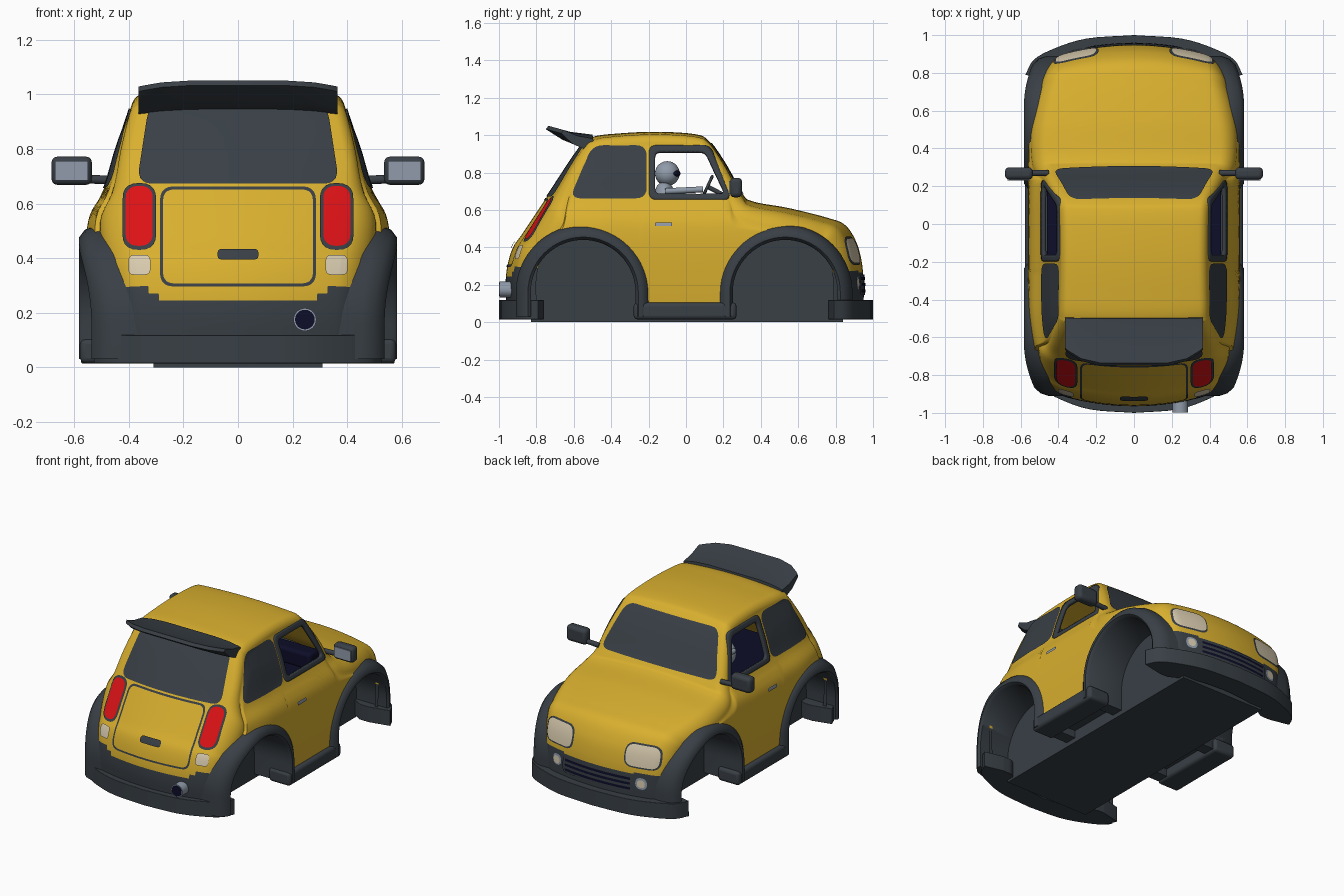
import bpy, bmesh, math
from mathutils import Vector
from mathutils.bvhtree import BVHTree

if "Cube" in bpy.data.objects:
    bpy.data.objects.remove(bpy.data.objects["Cube"])


def material(name, rgb):
    m = bpy.data.materials.new(name)
    m.use_nodes = True
    m.diffuse_color = (*rgb, 1)
    m.node_tree.nodes["Principled BSDF"].inputs["Base Color"].default_value = (*rgb, 1)
    return m


YELLOW = material("yellow paint", (.69, .43, .028))
DARK = material("dark trim", (.04, .05, .06))
RED = material("red lens", (.72, .006, .008))
CREAM = material("cream lens", (.68, .59, .42))
GREY = material("blue grey", (.28, .33, .4))
NAVY = material("dark navy", (.004, .004, .022))


def finish(ob, mats, angle=40, bevel=0):
    for m in mats:
        ob.data.materials.append(m)
    if bevel:
        b = ob.modifiers.new("round", "BEVEL")
        b.width, b.segments, b.limit_method = bevel, 3, "ANGLE"
    bpy.ops.object.select_all(action="DESELECT")
    ob.select_set(True)
    bpy.context.view_layer.objects.active = ob
    bpy.ops.object.shade_smooth_by_angle(angle=math.radians(angle))
    return ob


def from_bmesh(name, bm, mats, angle=40, bevel=0):
    me = bpy.data.meshes.new(name)
    bm.to_mesh(me)
    bm.free()
    ob = bpy.data.objects.new(name, me)
    bpy.context.collection.objects.link(ob)
    return finish(ob, mats, angle, bevel)


def box(name, lo, hi, mat, bevel=0):
    lo, hi = Vector(lo), Vector(hi)
    bm = bmesh.new()
    bmesh.ops.create_cube(bm, size=1)
    for v in bm.verts:
        v.co = (lo + hi) / 2 + v.co * (hi - lo)
    return from_bmesh(name, bm, [mat], 40, bevel)


def rod(name, a, b, r, mat):
    a, b = Vector(a), Vector(b)
    bpy.ops.mesh.primitive_cylinder_add(vertices=24, radius=r, depth=(b - a).length, location=(a + b) / 2,
                                        rotation=(b - a).to_track_quat("Z", "Y").to_euler())
    bpy.context.object.name = name
    return finish(bpy.context.object, [mat])


def ball(name, loc, size, mat):
    bpy.ops.mesh.primitive_uv_sphere_add(segments=24, ring_count=14, location=loc)
    ob = bpy.context.object
    ob.name, ob.scale = name, size
    return finish(ob, [mat], 180)


def loft(name, rows, mats, angle=40, bevel=0):
    """Closed sections joined in order, with capped ends."""
    bm = bmesh.new()
    vs = [[bm.verts.new(p) for p in row] for row in rows]
    n = len(rows[0])
    for a, b in zip(vs, vs[1:]):
        for i in range(n):
            bm.faces.new((a[i], a[(i + 1) % n], b[(i + 1) % n], b[i]))
    bm.faces.new(vs[0])
    bm.faces.new(vs[-1])
    bmesh.ops.recalc_face_normals(bm, faces=bm.faces)
    return from_bmesh(name, bm, mats, angle, bevel)


def spline(pts, steps):
    pts = [Vector(p) for p in pts]
    pts = [2 * pts[0] - pts[1]] + pts + [2 * pts[-1] - pts[-2]]
    out = []
    for a, b, c, d in zip(pts, pts[1:], pts[2:], pts[3:]):
        for i in range(steps):
            t = i / steps
            out.append(.5 * (2 * b + (c - a) * t + (2 * a - 5 * b + 4 * c - d) * t ** 2
                             + (3 * b - a - 3 * c + d) * t ** 3))
    return out + [pts[-2]]


# Body shell: a side profile swept across, with rounded edges and curved flanks
PROFILE = spline([(-.96, .1), (-.965, .2), (-.955, .3), (-.925, .4), (-.87, .48), (-.75, .66), (-.57, .93),
                  (-.5, .99), (-.35, 1.01), (-.15, 1.018), (.05, 1.005), (.12, .97), (.2, .86), (.3, .69),
                  (.36, .645), (.55, .61), (.75, .56), (.85, .52), (.91, .43), (.94, .32), (.95, .2), (.95, .1)], 11)
FLANK = spline([(0, .54), (.2, .555), (.4, .56), (.55, .545), (.65, .49), (.8, .445), (.94, .4), (1.05, .365)], 8)
ARCHES = {"rear": -.55, "front": .53}


def half_width(y, z):
    w = FLANK[-1].y
    for a, b in zip(FLANK, FLANK[1:]):
        if a.x <= z <= b.x:
            w = a.y + (b.y - a.y) * (z - a.x) / (b.x - a.x)
            break
    return w * (1 - .8 * max(0, abs(y) - .4) ** 2)


def lower_edge(y):
    for c in ARCHES.values():
        if abs(y - c) < .3:
            return .16 + math.sqrt(.09 - (y - c) ** 2)
    return .1


def half_section(i):
    p = PROFILE[i]
    t = (PROFILE[min(i + 1, len(PROFILE) - 1)] - PROFILE[max(i - 1, 0)]).normalized()
    n = Vector((-t.y, t.x))
    r = .1 - .05 * min(1, max(0, (p.y - .6) / .15))
    q = p - n * r
    h = half_width(q.x, q.y)

    def place(x, s):
        y = s.x - .4 * x * x * s.x * abs(s.x)
        return Vector((x, y, s.y - .12 * x * x * max(0, n.y)))
    out = [place((h - r) * k / 10, p) for k in range(10)]
    for k in range(9):
        a = k / 8 * math.pi / 2
        out.append(place(h - r + r * math.sin(a), p - n * r * (1 - math.cos(a))))
    end = out[-1]
    low = min(lower_edge(end.y), end.z - .001)
    for k in range(1, 21):
        z = end.z + (low - end.z) * k / 20
        blend = max(0, 1 - k / 4) * (end.x - half_width(end.y, end.z))
        out.append(Vector((half_width(end.y, z) + blend, end.y, z)))
    return out


bm = bmesh.new()
rows = []
for i in range(len(PROFILE)):
    half = half_section(i)
    full = [Vector((-p.x, p.y, p.z)) for p in half[:0:-1]] + half
    rows.append([bm.verts.new(p) for p in full])
for a, b in zip(rows, rows[1:]):
    for j in range(len(a) - 1):
        f = bm.faces.new((a[j], a[j + 1], b[j + 1], b[j]))
        c = f.calc_center_median()
        edge = .245 + .05 * min(1, max(0, (abs(c.x) - .28) / .05)) if c.y < 0 else .27
        f.material_index = int(abs(c.y) > .78 and c.z < edge)
bm.normal_update()
SKIN = BVHTree.FromBMesh(bm)

# Open the two door windows
OPENING = [Vector(p) for p in ((-.18, .67), (.22, .67), (.115, .925), (-.18, .925))]
EDGES = [(a, Vector((b.y - a.y, a.x - b.x))) for a, b in zip(OPENING, OPENING[1:] + OPENING[:1])]
for a, n in EDGES:
    near = [f for f in bm.faces if abs(f.normal.x) > .5 and -.25 < f.calc_center_median().y < .3
            and .6 < f.calc_center_median().z < .98]
    geom = set(near) | {e for f in near for e in f.edges} | {v for f in near for v in f.verts}
    bmesh.ops.bisect_plane(bm, geom=list(geom), dist=.0001, plane_co=(0, a.x, a.y), plane_no=(0, n.x, n.y))
hole = [f for f in bm.faces if abs(f.calc_center_median().x) > .3 and
        all((f.calc_center_median().yz - a).dot(n) < 0 for a, n in EDGES)]
bmesh.ops.delete(bm, geom=hole, context="FACES")
from_bmesh("body_shell", bm, [YELLOW, DARK], 50)


# Thin panels laid on the body
def outline(pts, r):
    pts, out = [Vector(p) for p in pts], []
    for i, b in enumerate(pts):
        a, c = pts[i - 1], pts[(i + 1) % len(pts)]
        s, e = b + (a - b).normalized() * r, b + (c - b).normalized() * r
        out += [s.lerp(b, t / 5).lerp(b.lerp(e, t / 5), t / 5) for t in range(6)]
        stop = c + (b - c).normalized() * r
        out += [e.lerp(stop, t / 8) for t in range(1, 8)]
    return out


def panel(name, pts, r, axis, side, mat, lift=.005, inner=None, inner_r=0, thick=0):
    out = outline(pts, r)
    mid = sum(out, Vector((0, 0))) / len(out)
    inn = outline(inner, inner_r) if inner else [mid] * len(out)
    steps = 3 if inner else 14
    view = Vector((side, 0, 0)) if axis == "x" else Vector((0, side, 0))
    bm = bmesh.new()
    rings = []
    for k in range(steps + 1):
        ring = []
        for p, q in zip(out, inn):
            s = p.lerp(q, k / steps)
            o = Vector((0, s.x, s.y)) if axis == "x" else Vector((s.x, 0, s.y))
            hit, normal, _, _ = SKIN.ray_cast(o + view * 3, -view)
            if hit is None:
                hit, normal, _, _ = SKIN.find_nearest(o + view * .85)
            ring.append(bm.verts.new(hit + normal * (lift if normal.dot(view) > 0 else -lift)))
        rings.append(ring)
    n = len(out)
    for a, b in zip(rings, rings[1:]):
        for j in range(n):
            bm.faces.new((a[j], a[(j + 1) % n], b[(j + 1) % n], b[j]))
    bmesh.ops.remove_doubles(bm, verts=bm.verts, dist=.00005)
    bm.normal_update()
    if sum((f.normal.dot(view) * f.calc_area() for f in bm.faces)) < 0:
        bmesh.ops.reverse_faces(bm, faces=bm.faces)
    ob = from_bmesh(name, bm, [mat], 60)
    if thick:
        ob.modifiers.new("depth", "SOLIDIFY").thickness = thick


def rect(x, z, w, h):
    return [(x - w / 2, z - h / 2), (x + w / 2, z - h / 2), (x + w / 2, z + h / 2), (x - w / 2, z + h / 2)]


panel("rear_window", [(-.37, .67), (.37, .67), (.325, .965), (-.325, .965)], .06, "y", -1, DARK)
panel("windshield", [(-.43, .685), (.43, .685), (.34, .955), (-.34, .955)], .06, "y", 1, DARK)
panel("boot_seam", rect(0, .478, .57, .365), .05, "y", -1, DARK, .004, rect(0, .478, .548, .343), .042)
panel("boot_handle", rect(0, .41, .15, .038), .018, "y", -1, DARK, .009)
panel("grille", rect(0, .2, .52, .11), .03, "y", 1, DARK, .006)
for k in range(3):
    panel("grille_slot", rect(0, .168 + .032 * k, .48, .016), .006, "y", 1, NAVY, .009)

for side, word in ((-1, "right"), (1, "left")):
    panel(word + "_quarter_window", [(-.62, .66), (-.21, .66), (-.21, .945), (-.5, .945)], .06, "x", side, DARK)
    panel(word + "_window_frame", [(-.198, .655), (.243, .655), (.128, .945), (-.198, .945)], .04, "x", side, DARK,
          .006, [(-.165, .685), (.208, .685), (.1, .91), (-.165, .91)], .03, .02)
    panel(word + "_door_handle", rect(-.12, .522, .09, .02), .006, "x", side, GREY, .008)
    panel(word + "_tail_light_rim", rect(side * .36, .55, .122, .245), .058, "y", -1, DARK)
    panel(word + "_tail_light", rect(side * .36, .55, .098, .22), .046, "y", -1, RED, .009)
    panel(word + "_reverse_light", rect(side * .358, .372, .078, .07), .02, "y", -1, CREAM, .009)
    panel(word + "_headlight_rim", rect(side * .305, .38, .235, .15), .06, "y", 1, DARK)
    panel(word + "_headlight", rect(side * .305, .38, .215, .13), .052, "y", 1, CREAM, .009)
    panel(word + "_fog_rim", rect(side * .31, .21, .075, .075), .037, "y", 1, GREY, .006)
    panel(word + "_fog_light", rect(side * .31, .21, .05, .05), .025, "y", 1, CREAM, .009)
    # Door mirrors and sills
    m = sorted((side * .535, side * .683))
    box(word + "_mirror", (m[0], .235, .668), (m[1], .3, .772), DARK, .022)
    g = sorted((side * .55, side * .67))
    box(word + "_mirror_glass", (g[0], .231, .685), (g[1], .24, .755), GREY)
    rod(word + "_mirror_arm", (side * .45, .27, .685), (side * .56, .27, .69), .016, DARK)
    s = sorted((side * .42, side * .578))
    box(word + "_sill", (s[0], -.28, .015), (s[1], .27, .105), DARK, .02)
    # Wheel arch flares with their inner wells
    for end, c in ARCHES.items():
        path = [(-1, 0, -.13)] + [(-math.cos(a), math.sin(a), 0) for a in
                                  (math.pi * k / 32 for k in range(33))] + [(1, 0, -.13)]
        sections = []
        for dy, dz, drop in path:
            row = []
            for x, r in ((.3, .28), (.565, .28), (.583, .295), (.583, .315), (.56, .345), (.51, .36), (.3, .36)):
                y = c + dy * r
                x -= max(0, x - .3) / .28 * .9 * max(0, abs(y) - .62) ** 2
                row.append((side * x, y, .16 + dz * r + drop))
            sections.append(row)
        loft(f"{word}_{end}_arch", sections, [DARK], 50)

# Bumpers
for end, sy, wide in (("front", 1, 1), ("rear", -1, .92)):
    curve = spline([(0, 1), (.25, .982), (.42, .93), (.53, .87), (.575, .79)], 4)
    curve = [Vector((-p.x, p.y)) for p in curve[:0:-1]] + curve
    loft(end + "_bumper", [[(p.x * wide, p.y * sy, .015), (p.x * wide, p.y * sy, .118),
                            (p.x * wide * .76, max(p.y - .14, .76) * sy, .118),
                            (p.x * wide * .76, max(p.y - .14, .76) * sy, .015)] for p in curve], [DARK], 50, .025)

# Roof spoiler
BLADE = ((-.5, 1.003), (-.62, 1.018), (-.735, 1.05), (-.75, 1.032), (-.66, .975), (-.56, .945), (-.49, .945))
sections = []
for x in (-.365, -.345, -.28, -.18, 0, .18, .28, .345, .365):
    k = max(0, abs(x) - .18) / .185
    sections.append([(x, -.49 + (y + .49) * (1 - .32 * k * k), z - .022 * k * k) for y, z in BLADE])
loft("roof_spoiler", sections, [DARK], 35)

# Exhaust, underbody and cabin floor
rod("exhaust_pipe", (.245, -.88, .175), (.245, -.997, .175), .042, GREY)
rod("exhaust_bore", (.245, -.9, .175), (.245, -.999, .175), .036, NAVY)
box("chassis", (-.31, -.83, 0), (.31, .84, .44), DARK)
box("floor_pan", (-.52, -.27, .08), (.52, .25, .2), DARK)
box("cabin_floor", (-.46, -.6, .53), (.46, .28, .59), NAVY)
box("dashboard", (-.42, .16, .58), (.42, .27, .69), NAVY, .02)

# Driver and steering wheel
ball("driver_torso", (-.2, -.115, .67), (.085, .055, .085), GREY)
ball("driver_head", (-.2, -.1, .795), (.066, .066, .066), GREY)
ball("driver_visor", (-.2, -.06, .795), (.058, .03, .024), NAVY)
for x in (-.28, -.12):
    rod("driver_arm", (x, -.11, .7), (x * .8 - .04, .09, .71), .016, GREY)
bpy.ops.mesh.primitive_torus_add(major_radius=.06, minor_radius=.008, major_segments=28, minor_segments=8,
                                 location=(-.2, .115, .725), rotation=(math.radians(65), 0, 0))
bpy.context.object.name = "steering_wheel"
finish(bpy.context.object, [DARK], 180)
rod("steering_column", (-.2, .115, .725), (-.2, .2, .68), .012, DARK)
